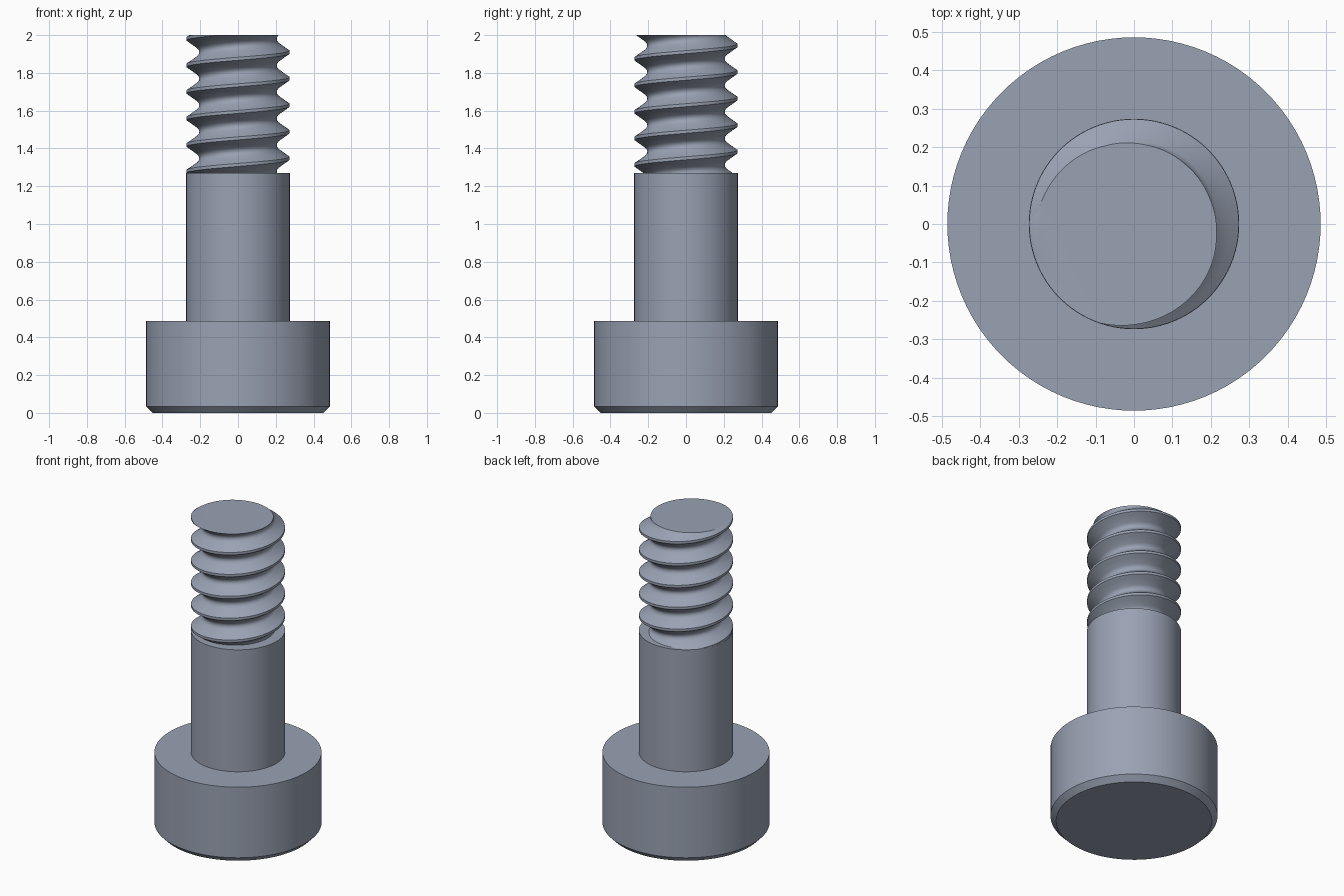
import bpy, bmesh, math

if "Cube" in bpy.data.objects:
    bpy.data.objects.remove(bpy.data.objects["Cube"])

SIDES = 96

# Blue-grey steel
steel = bpy.data.materials.new("steel")
steel.diffuse_color = (0.32, 0.36, 0.45, 1)
steel.use_nodes = True
steel.node_tree.nodes["Principled BSDF"].inputs["Base Color"].default_value = steel.diffuse_color


def finish(bm, name, angle=30):
    bmesh.ops.recalc_face_normals(bm, faces=bm.faces)
    mesh = bpy.data.meshes.new(name)
    bm.to_mesh(mesh)
    bm.free()
    mesh.materials.append(steel)
    obj = bpy.data.objects.new(name, mesh)
    bpy.context.collection.objects.link(obj)
    bpy.ops.object.select_all(action='DESELECT')
    obj.select_set(True)
    bpy.context.view_layer.objects.active = obj
    bpy.ops.object.shade_smooth_by_angle(angle=math.radians(angle))
    return obj


def lathe(name, profile):
    """Revolve (radius, z) points about z and cap both ends."""
    bm = bmesh.new()
    rings = []
    for r, z in profile:
        rings.append([bm.verts.new((r * math.cos(2 * math.pi * i / SIDES),
                                    r * math.sin(2 * math.pi * i / SIDES), z))
                      for i in range(SIDES)])
    for a, b in zip(rings, rings[1:]):
        for i in range(SIDES):
            n = (i + 1) % SIDES
            bm.faces.new((a[i], a[n], b[n], b[i]))
    bm.faces.new(rings[0])
    bm.faces.new(rings[-1])
    return finish(bm, name)


def helical_thread(name, bottom, top, pitch, crest_z, profile):
    """Sweep a one-pitch (offset, radius) profile up a right-handed helix,
    then trim it flat at both ends."""
    bm = bmesh.new()
    k = len(profile)
    turns = math.ceil((top - bottom) / pitch) + 3
    start = crest_z - math.ceil((crest_z - bottom) / pitch + 1) * pitch
    rows = []
    for t in range(turns):
        for dz, r in profile:
            rows.append([bm.verts.new((r * math.cos(2 * math.pi * i / SIDES),
                                       r * math.sin(2 * math.pi * i / SIDES),
                                       start + pitch * (t + i / SIDES) + dz))
                         for i in range(SIDES)])
    # each row joins the row one pitch higher after a full turn
    for j in range(len(rows) - 1):
        for i in range(SIDES):
            if i < SIDES - 1:
                c, d = rows[j][i + 1], rows[j + 1][i + 1]
            elif j + k + 1 < len(rows):
                c, d = rows[j + k][0], rows[j + k + 1][0]
            else:
                continue
            bm.faces.new((rows[j][i], c, d, rows[j + 1][i]))
    for z, up in ((bottom, -1), (top, 1)):
        bmesh.ops.bisect_plane(bm, geom=bm.verts[:] + bm.edges[:] + bm.faces[:],
                               plane_co=(0, 0, z), plane_no=(0, 0, up),
                               clear_outer=True)
    bmesh.ops.remove_doubles(bm, verts=bm.verts, dist=1e-5)
    # flat end face
    rim = [e for e in bm.edges if e.is_boundary
           and all(abs(v.co.z - top) < 1e-4 for v in e.verts)]
    bmesh.ops.holes_fill(bm, edges=rim, sides=0)
    return finish(bm, name, 35)


# Chamfered cylindrical head and plain shank
lathe("head_and_shank", [(0.453, 0), (0.486, 0.034), (0.486, 0.487),
                         (0.274, 0.487), (0.274, 1.27)])

# Threaded end
helical_thread("thread", 1.27, 2.0, 0.1405, 1.91,
               [(-0.008, 0.273), (0.008, 0.273), (0.022, 0.252),
                (0.047, 0.217), (0.058, 0.208), (0.070, 0.205),
                (0.082, 0.208), (0.093, 0.217), (0.118, 0.252)])
